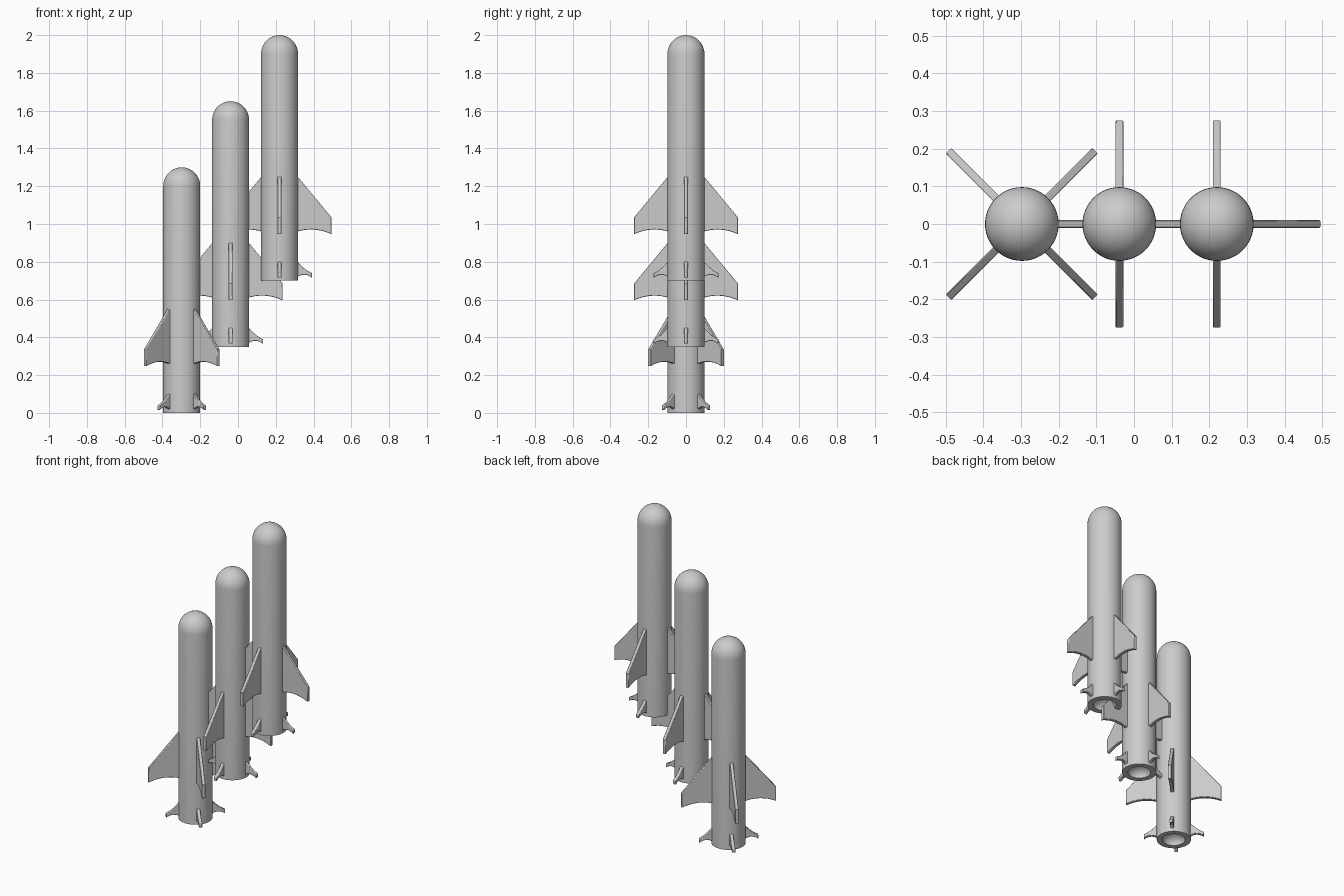
import bpy, bmesh, math
from mathutils import Matrix, Vector

if "Cube" in bpy.data.objects:
    bpy.data.objects.remove(bpy.data.objects["Cube"])

RADIUS = 0.098
HEIGHT = 1.3

grey = bpy.data.materials.new("light grey")
grey.use_nodes = True
colour = (0.6, 0.6, 0.6, 1)
grey.diffuse_color = colour
grey.node_tree.nodes["Principled BSDF"].inputs["Base Color"].default_value = colour


def finish(name, bm, place):
    bmesh.ops.recalc_face_normals(bm, faces=bm.faces)
    mesh = bpy.data.meshes.new(name)
    bm.to_mesh(mesh)
    bm.free()
    mesh.materials.append(grey)
    obj = bpy.data.objects.new(name, mesh)
    bpy.context.collection.objects.link(obj)
    obj.matrix_world = place
    bpy.ops.object.select_all(action="DESELECT")
    obj.select_set(True)
    bpy.context.view_layer.objects.active = obj
    bpy.ops.object.shade_smooth_by_angle(angle=math.radians(35))
    return obj


def arc(start, end, rise, steps=8):
    # Points on a bowed edge; the bow is pushed along z
    a, b = Vector(start), Vector(end)
    for i in range(steps + 1):
        t = i / steps
        p = a.lerp(b, t)
        yield (p.x, p.y + rise * 4 * t * (1 - t))


def body(name, place):
    # Revolved tube: exhaust bowl, flat rim, straight wall, round nose
    quarter = [math.pi / 2 * i / 10 for i in range(11)]
    bowl = [(0.065 * math.sin(a), 0.05 * math.cos(a)) for a in quarter]
    nose = [(RADIUS * math.cos(a), HEIGHT - 0.1 + 0.1 * math.sin(a)) for a in quarter]
    profile = bowl + [(RADIUS, 0)] + nose
    bm = bmesh.new()
    verts = [bm.verts.new((r, 0, z)) for r, z in profile]
    edges = [bm.edges.new(pair) for pair in zip(verts, verts[1:])]
    bmesh.ops.spin(bm, geom=verts + edges, cent=(0, 0, 0), axis=(0, 0, 1),
                   angle=2 * math.pi, steps=48)
    bmesh.ops.remove_doubles(bm, verts=bm.verts, dist=0.0005)
    finish(name, bm, place)


def fins(name, outline, place, thick=0.021):
    # Four plates around the body from one side outline
    bm = bmesh.new()
    for k in range(4):
        turn = Matrix.Rotation(k * math.pi / 2, 3, "Z")
        face = bm.faces.new([bm.verts.new(turn @ Vector((r, -thick / 2, z))) for r, z in outline])
        out = bmesh.ops.extrude_face_region(bm, geom=[face])
        moved = [v for v in out["geom"] if isinstance(v, bmesh.types.BMVert)]
        bmesh.ops.translate(bm, verts=moved, vec=turn @ Vector((0, thick, 0)))
    obj = finish(name, bm, place)
    bevel = obj.modifiers.new("soft edges", "BEVEL")
    bevel.width = 0.003
    bevel.segments = 2
    bevel.limit_method = "ANGLE"
    bevel.angle_limit = math.radians(40)


# Side outlines as (distance from axis, height)
wing = [(0.08, 0.57), (0.275, 0.335)] + list(arc((0.275, 0.246), (0.08, 0.255), 0.02))
tail = list(arc((0.085, 0.115), (0.172, 0.04), -0.01)) + list(arc((0.172, 0.015), (0.085, 0.012), 0.018))

# Three missiles stepping upward from right to left, the lowest turned an eighth
for label, x, z, turn in (("right", -0.298, 0, 45), ("middle", -0.039, 0.35, 0), ("left", 0.22, 0.7, 0)):
    place = Matrix.Translation((x, 0, z)) @ Matrix.Rotation(math.radians(turn), 4, "Z")
    body(label + "_missile_body", place)
    fins(label + "_missile_wings", wing, place)
    fins(label + "_missile_tail_fins", tail, place)
